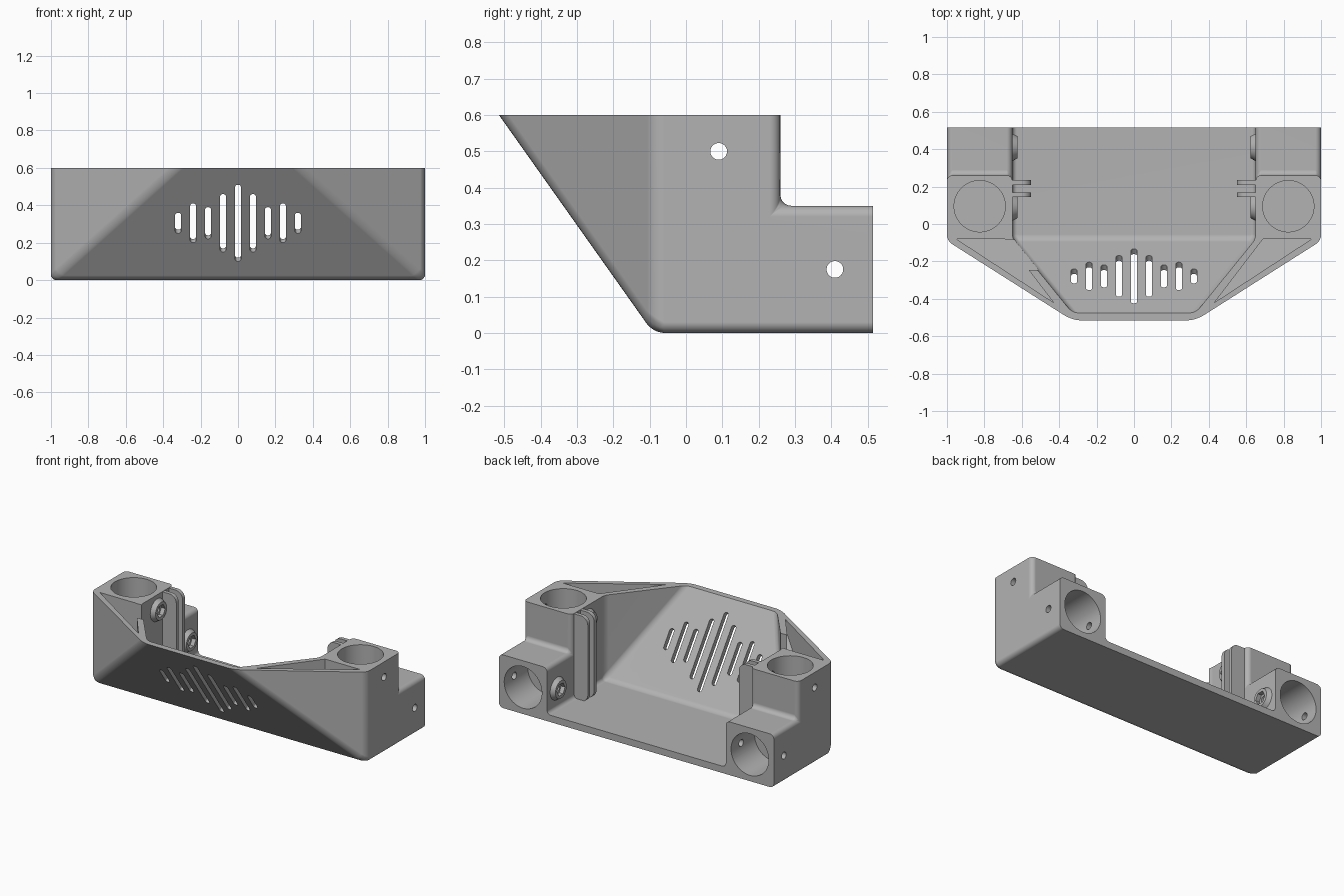
import bpy, bmesh, math
from mathutils import Vector

cube = bpy.data.objects.get("Cube")
if cube:
    bpy.data.objects.remove(cube, do_unlink=True)

grey = bpy.data.materials.new("plain_grey")
grey.use_nodes = True
grey.diffuse_color = (0.45, 0.45, 0.45, 1)
grey.node_tree.nodes["Principled BSDF"].inputs["Base Color"].default_value = (0.45, 0.45, 0.45, 1)


def to_object(name, bm):
    bmesh.ops.recalc_face_normals(bm, faces=bm.faces[:])
    mesh = bpy.data.meshes.new(name)
    bm.to_mesh(mesh)
    bm.free()
    mesh.materials.append(grey)
    obj = bpy.data.objects.new(name, mesh)
    bpy.context.collection.objects.link(obj)
    return obj


def bevel(bm, edges, radius, segments=5):
    bmesh.ops.bevel(bm, geom=edges, offset=radius, segments=segments, profile=0.5,
                    affect='EDGES', clamp_overlap=True)


def hull_mesh(points):
    bm = bmesh.new()
    for p in points:
        bm.verts.new(p)
    bmesh.ops.convex_hull(bm, input=bm.verts[:])
    bmesh.ops.dissolve_limit(bm, angle_limit=0.01, verts=bm.verts[:], edges=bm.edges[:])
    return bm


def cylinder(radius, tip_radius, depth, location, rotation=(0, 0, 0), sides=48):
    bpy.ops.mesh.primitive_cone_add(vertices=sides, radius1=radius, radius2=tip_radius,
                                    depth=depth, location=location, rotation=rotation)
    obj = bpy.context.object
    obj.data.materials.append(grey)
    return obj


def combine(target, tool, operation='DIFFERENCE'):
    mod = target.modifiers.new("combine", 'BOOLEAN')
    mod.object, mod.operation, mod.solver = tool, operation, 'EXACT'
    bpy.context.view_layer.update()
    with bpy.context.temp_override(object=target, active_object=target, selected_objects=[target]):
        bpy.ops.object.modifier_apply(modifier=mod.name)
    bpy.data.objects.remove(tool, do_unlink=True)


# Solid body: stepped side outline with a raked, pointed front
FRONT, STEP_Y, BACK, STEP_Z, TOP = -0.09, 0.26, 0.515, 0.35, 0.6
bm = bmesh.new()
sides = []
for s in (1, -1):
    outline = [(FRONT, 0), (FRONT, TOP), (STEP_Y, TOP), (STEP_Y, STEP_Z), (BACK, STEP_Z), (BACK, 0)]
    v = [bm.verts.new((s, y, z)) for y, z in outline]
    v.append(bm.verts.new((s * 0.33, -BACK, TOP)))
    bm.faces.new(v[:6])
    bm.faces.new((v[0], v[1], v[6]))
    sides.append(v)
a, b = sides
for i, j in ((0, 6), (2, 3), (3, 4), (4, 5), (5, 0)):
    bm.faces.new((a[i], a[j], b[j], b[i]))
bm.faces.new((a[1], a[2], b[2], b[1], b[6], a[6]))
body = to_object("mount_body", bm)

# Open cavity behind the raked front wall
WALL, INNER_Y, FLOOR = 0.65, -0.08, 0.045
RAKE = 0.712


def wall_z(y):
    return FLOOR + (INNER_Y - y) / RAKE


points = []
for s in (1, -1):
    for z in (FLOOR, 0.7):
        points += [(s * WALL, INNER_Y, z), (s * WALL, 0.7, z)]
    points.append((s * 0.272, INNER_Y - RAKE * (0.7 - FLOOR), 0.7))
bm = hull_mesh(points)
rim = lambda e: all(v.co.z > 0.69 for v in e.verts) or all(v.co.y > 0.69 for v in e.verts)
bevel(bm, [e for e in bm.edges if not rim(e)], 0.025, 4)
combine(body, to_object("cavity_cutter", bm))

# Round the outer edges and the steps of both corner posts
bm = bmesh.new()
bm.from_mesh(body.data)
rounded = []
for e in bm.edges:
    if len(e.link_faces) != 2:
        continue
    angle = e.calc_face_angle_signed(0)
    on_top = all(v.co.z > TOP - 0.001 for v in e.verts)
    on_back = all(v.co.y > BACK - 0.001 for v in e.verts)
    step = all(abs(v.co.z - STEP_Z) < 0.001 and abs(v.co.y - STEP_Y) < 0.001 for v in e.verts)
    if step or (angle > 0.2 and not on_top and not on_back):
        rounded.append(e)
bevel(bm, rounded, 0.03)
bm.to_mesh(body.data)
bm.free()

# Triangular pockets in the front corners
for s in (1, -1):
    points = []
    for x, y in ((0.69, -0.08), (0.95, -0.08), (0.43, -0.42)):
        points += [(s * x, y, wall_z(y) + 0.01), (s * x, y, 0.7)]
    combine(body, to_object("pocket_cutter", hull_mesh(points)))

# Opening in one pocket's inner wall
points = []
for x, y in ((-0.7, -0.082), (-0.64, -0.082), (-0.51, -0.245), (-0.57, -0.245)):
    points += [(x, y, wall_z(y) + 0.015), (x, y, 0.7)]
combine(body, to_object("opening_cutter", hull_mesh(points)))

# Tube sockets, screw bosses and screw holes
SCREWS = ((0.09, 0.5), (0.41, 0.175))
for s in (1, -1):
    for y, z in SCREWS:
        turn = (0, -s * math.pi / 2, 0)
        combine(body, cylinder(0.08, 0.058, 0.04, (s * 0.642, y, z), turn), 'UNION')
    combine(body, cylinder(0.137, 0.137, 0.35, (s * 0.825, 0.095, 0.525), sides=64))
    combine(body, cylinder(0.137, 0.137, 0.35, (s * 0.825, 0.445, 0.175), (math.pi / 2, 0, 0), 64))
    for y, z in SCREWS:
        combine(body, cylinder(0.023, 0.023, 0.6, (s * 0.85, y, z), turn, 24))
        combine(body, cylinder(0.042, 0.042, 0.06, (s * 0.62, y, z), turn, 6))

# Row of rounded vent slots, cut square to the raked wall
up = Vector((0, -0.425, 0.6)).normalized()
out = Vector((0, -0.6, -0.425)).normalized()
centre = Vector((0, FRONT - 0.305 * 0.708, 0.305))
for i, half in enumerate((0.205, 0.155, 0.085, 0.105, 0.055)):
    for s in ((1, -1) if i else (1,)):
        points = []
        for k in range(16):
            t = (k + 0.5) * math.tau / 16
            along = 0.016 * math.sin(t) + math.copysign(half / up.z - 0.016, math.sin(t))
            across = Vector((s * i * 0.08 + 0.016 * math.cos(t), 0, 0))
            points += [centre + across + up * along + out * d for d in (-0.09, 0.06)]
        combine(body, to_object("slot_cutter", hull_mesh(points)))

# Paired guide ribs on the inner post walls
parts = [body]
for s, side in ((1, "left"), (-1, "right")):
    for y, place in ((0.157, "front"), (0.222, "rear")):
        points = [(s * x, y + d, z) for x in (0.55, 0.67) for d in (-0.0125, 0.0125)
                  for z in (0.04, TOP - 0.002)]
        bm = hull_mesh(points)
        bevel(bm, [e for e in bm.edges
                   if all(abs(v.co.x) < 0.6 for v in e.verts)
                   and abs(e.verts[0].co.z - e.verts[1].co.z) < 0.01], 0.05, 6)
        parts.append(to_object(f"guide_rib_{side}_{place}", bm))

# Smooth the rounded surfaces and keep flats flat
for obj in parts:
    bpy.ops.object.select_all(action='DESELECT')
    obj.select_set(True)
    bpy.context.view_layer.objects.active = obj
    bpy.ops.object.shade_smooth_by_angle(angle=math.radians(30))
    mod = obj.modifiers.new("flat_normals", 'WEIGHTED_NORMAL')
    mod.keep_sharp = True
